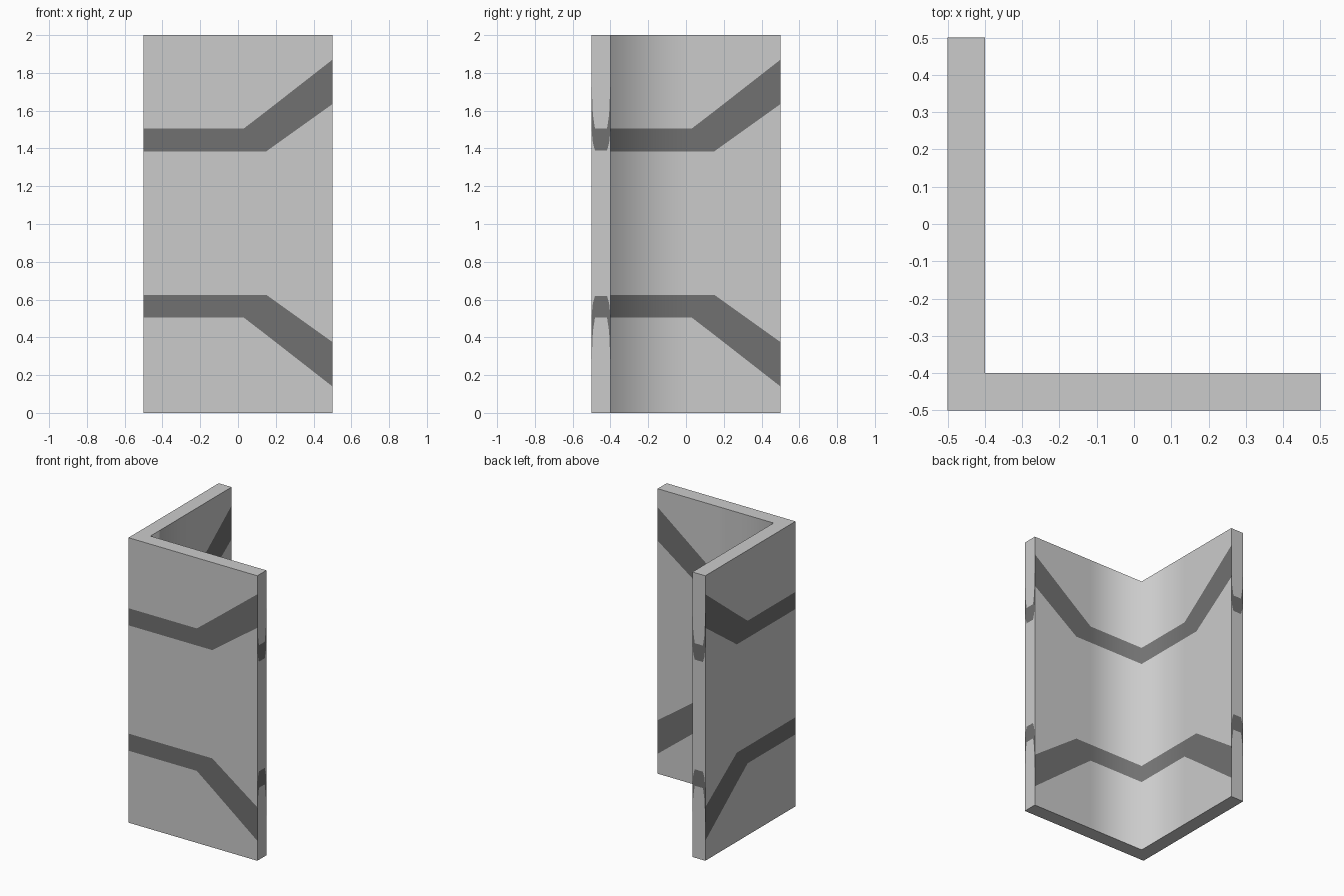
import bpy, bmesh
from mathutils import Vector

if "Cube" in bpy.data.objects:
    bpy.data.objects.remove(bpy.data.objects["Cube"])

H = 2.0          # height of the corner guard
MID = 1.005      # the lower stripe mirrors the upper one about this height


def material(name, value):
    m = bpy.data.materials.new(name)
    m.diffuse_color = (value, value, value, 1)
    m.use_nodes = True
    m.node_tree.nodes["Principled BSDF"].inputs["Base Color"].default_value = m.diffuse_color
    return m


def levels(lo, hi):
    """Heights of all cuts in a column, from the upper stripe's edges."""
    return [0, 2 * MID - hi, 2 * MID - lo, lo, hi, H]


# stripe edges (lower, upper) along a wall and across its thin end
WALL = [(-0.5, 1.385, 1.505), (0.03, 1.385, 1.505), (0.15, 1.385, 1.597), (0.5, 1.635, 1.87)]
INNER = [(-0.4, 1.385, 1.505)] + WALL[1:]
END = [(-0.5, 1.50, 1.75), (-0.493, 1.43, 1.58), (-0.482, 1.39, 1.505),
       (-0.418, 1.39, 1.505), (-0.407, 1.43, 1.58), (-0.4, 1.50, 1.75)]

bm = bmesh.new()


def add_face(points, normal, mat=0, smooth=False):
    f = bm.faces.new([bm.verts.new(p) for p in points])
    f.normal_update()
    if f.normal.dot(normal) < 0:
        f.normal_flip()
    f.material_index = mat
    f.smooth = smooth


def striped_wall(stations, place, normal, smooth=False):
    """Upright wall cut into columns, with two dark stripes."""
    for (s0, a0, b0), (s1, a1, b1) in zip(stations, stations[1:]):
        l0, l1 = levels(a0, b0), levels(a1, b1)
        for i in range(5):
            pts = [(*place(s0), l0[i]), (*place(s1), l1[i]),
                   (*place(s1), l1[i + 1]), (*place(s0), l0[i + 1])]
            add_face(pts, Vector(normal), i in (1, 3), smooth)


# outer walls
striped_wall(WALL, lambda s: (s, -0.5), (0, -1, 0))
striped_wall(WALL, lambda s: (-0.5, s), (-1, 0, 0))
# inner walls, shaded softly across the inside corner
striped_wall(INNER, lambda s: (s, -0.4), (0, 1, 0), True)
striped_wall(INNER, lambda s: (-0.4, s), (1, 0, 0), True)
# thin ends
striped_wall(END, lambda s: (0.5, s), (1, 0, 0))
striped_wall(END, lambda s: (s, 0.5), (0, 1, 0))
# top and bottom L-shaped caps
PROFILE = [(-0.5, -0.5), (0.5, -0.5), (0.5, -0.4), (-0.4, -0.4), (-0.4, 0.5), (-0.5, 0.5)]
for z, n in ((0, -1), (H, 1)):
    add_face([(x, y, z) for x, y in PROFILE], Vector((0, 0, n)))

bmesh.ops.remove_doubles(bm, verts=bm.verts[:], dist=1e-5)
mesh = bpy.data.meshes.new("corner_guard")
bm.to_mesh(mesh)
bm.free()
mesh.materials.append(material("light grey", 0.6))
mesh.materials.append(material("dark grey stripe", 0.165))
guard = bpy.data.objects.new("corner_guard", mesh)
bpy.context.collection.objects.link(guard)
